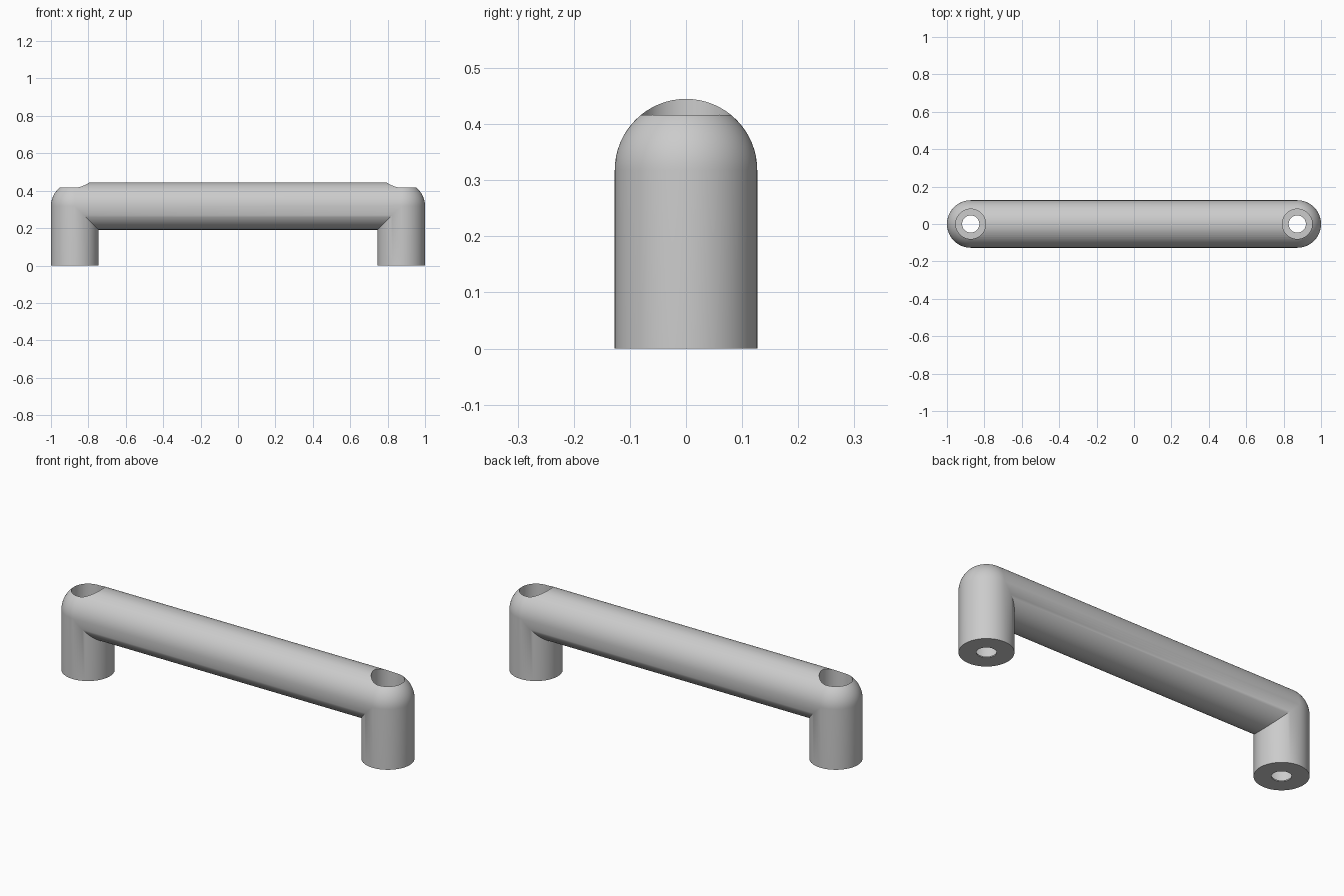
import bpy, bmesh
from math import sin, cos, pi, radians

cube = bpy.data.objects.get("Cube")
if cube:
    bpy.data.objects.remove(cube)

RADIUS = 0.127          # tube radius
LEG_X = 1 - RADIUS      # leg axis
BAR_Z = 0.318           # bar axis height
SIDES, BEND = 64, 16

grey = bpy.data.materials.new("satin grey")
grey.use_nodes = True
grey.diffuse_color = (0.6, 0.6, 0.6, 1)
grey.node_tree.nodes["Principled BSDF"].inputs["Base Color"].default_value = (0.6, 0.6, 0.6, 1)


def ring(bm, place):
    """One loop of vertices; place(u, y) maps inward offset u and y to a point."""
    angles = [2 * pi * i / SIDES for i in range(SIDES)]
    return [bm.verts.new(place(RADIUS * cos(a), RADIUS * sin(a))) for a in angles]


def corner(side, t):
    """Mitred on the inner half, spherical on the outer half."""
    def place(u, y):
        if u > 0:
            return (side * (LEG_X - u), y, BAR_Z - u)
        return (side * (LEG_X - u * cos(t)), y, BAR_Z - u * sin(t))
    return place


# Tube swept up one leg, along the bar and down the other leg
bm = bmesh.new()
turns = [pi / 2 * k / BEND for k in range(BEND + 1)]
loops = [ring(bm, lambda u, y: (LEG_X - u, y, 0))]
loops += [ring(bm, corner(1, t)) for t in turns]
loops += [ring(bm, corner(-1, t)) for t in reversed(turns)]
loops.append(ring(bm, lambda u, y: (u - LEG_X, y, 0)))
for a, b in zip(loops, loops[1:]):
    for i in range(SIDES):
        j = (i + 1) % SIDES
        bm.faces.new((a[i], a[j], b[j], b[i]))
bm.faces.new(loops[0])
bm.faces.new(loops[-1])
bmesh.ops.remove_doubles(bm, verts=bm.verts, dist=0.00005)
bmesh.ops.recalc_face_normals(bm, faces=bm.faces)
mesh = bpy.data.meshes.new("pull_handle")
bm.to_mesh(mesh)
bm.free()
mesh.materials.append(grey)
handle = bpy.data.objects.new("pull_handle", mesh)
bpy.context.collection.objects.link(handle)


def drill(x, radius, bottom, top):
    bpy.ops.mesh.primitive_cylinder_add(vertices=48, radius=radius, depth=top - bottom,
                                        location=(x, 0, (top + bottom) / 2))
    cutter = bpy.context.object
    cutter.name = "drill_cutter"
    cutter.hide_render = True
    cutter.data.materials.append(grey)
    bpy.context.view_layer.objects.active = handle
    mod = handle.modifiers.new("drill", "BOOLEAN")
    mod.operation, mod.solver, mod.object = "DIFFERENCE", "EXACT", cutter
    bpy.ops.object.modifier_apply(modifier=mod.name)
    bpy.data.objects.remove(cutter)


# Deep counterbore from above and a screw hole through the thin floor
for x in (-LEG_X, LEG_X):
    drill(x, 0.08, 0.006, 0.6)
    drill(x, 0.046, -0.1, 0.1)

bpy.ops.object.select_all(action="DESELECT")
handle.select_set(True)
bpy.context.view_layer.objects.active = handle
bpy.ops.object.shade_smooth_by_angle(angle=radians(30))
